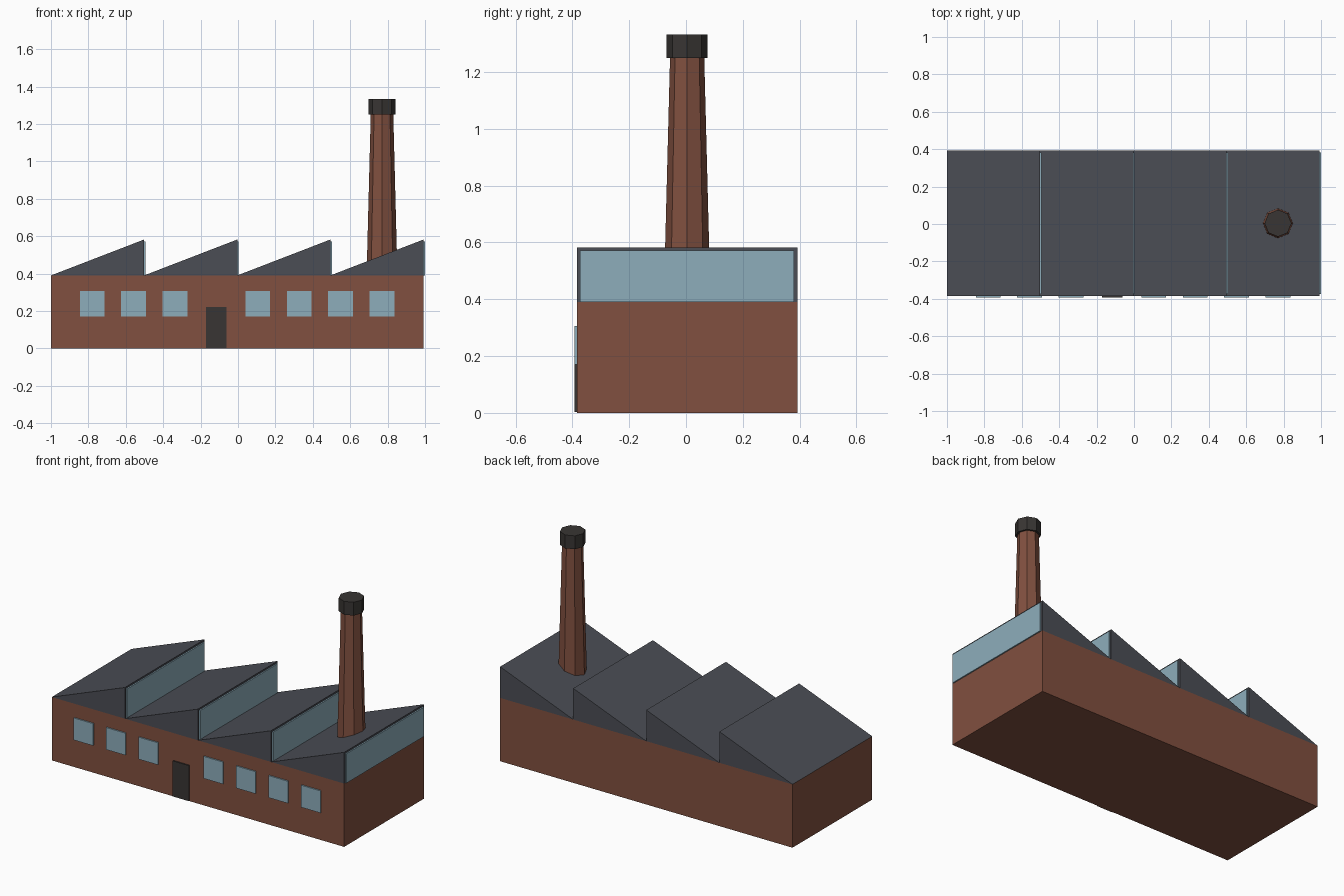
import bpy, bmesh

if "Cube" in bpy.data.objects:
    bpy.data.objects.remove(bpy.data.objects["Cube"])


def material(name, rgb):
    m = bpy.data.materials.new(name)
    m.diffuse_color = (*rgb, 1)
    m.use_nodes = True
    m.node_tree.nodes["Principled BSDF"].inputs["Base Color"].default_value = m.diffuse_color
    return m


BRICK = material("brick", (0.22, 0.08, 0.05))
ROOF = material("roof", (0.07, 0.075, 0.09))
GLASS = material("glass", (0.27, 0.42, 0.50))
DARK = material("soot", (0.04, 0.036, 0.033))

X0, X1 = -1.0, 0.992
Y0, Y1 = -0.384, 0.392
WALL, PEAK = 0.39, 0.582
TEETH = 4
PITCH = (X1 - X0) / TEETH


def box(name, lo, hi, mat):
    bpy.ops.mesh.primitive_cube_add(size=1, location=[(a + b) / 2 for a, b in zip(lo, hi)])
    ob = bpy.context.object
    ob.name = name
    ob.scale = [b - a for a, b in zip(lo, hi)]
    bpy.ops.object.transform_apply(location=False, rotation=False, scale=True)
    ob.data.materials.append(mat)
    return ob


def prism(name, profile, y0, y1, mat):
    """Extrude an x-z profile along y."""
    bm = bmesh.new()
    face = bm.faces.new([bm.verts.new((x, y0, z)) for x, z in profile])
    ext = bmesh.ops.extrude_face_region(bm, geom=[face])
    verts = [v for v in ext["geom"] if isinstance(v, bmesh.types.BMVert)]
    bmesh.ops.translate(bm, verts=verts, vec=(0, y1 - y0, 0))
    bmesh.ops.recalc_face_normals(bm, faces=bm.faces)
    me = bpy.data.meshes.new(name)
    bm.to_mesh(me)
    bm.free()
    me.materials.append(mat)
    ob = bpy.data.objects.new(name, me)
    bpy.context.collection.objects.link(ob)


def octagon(name, r0, r1, z0, z1, mat):
    """Eight-sided stack section with corners on the axes."""
    bpy.ops.mesh.primitive_cone_add(vertices=8, radius1=r0, radius2=r1, depth=z1 - z0,
                                    location=(0.77, 0.004, (z0 + z1) / 2))
    ob = bpy.context.object
    ob.name = name
    ob.data.materials.append(mat)


# Brick hall
box("hall", (X0, Y0, 0), (X1, Y1, WALL), BRICK)

# Sawtooth roof with a glazed upright on each tooth
for i in range(TEETH):
    a = X0 + i * PITCH
    b = a + PITCH
    prism(f"roof_tooth_{i + 1}", [(a, WALL), (b, WALL), (b, PEAK)], Y0, Y1, ROOF)
    box(f"roof_glazing_{i + 1}", (b - 0.008, Y0 + 0.011, WALL), (b + 0.008, Y1 - 0.011, 0.571), GLASS)

# Front openings: evenly spaced windows, door in the fourth bay
for i in range(8):
    x = -0.78 + i * 0.2214
    if i == 3:
        box("door", (x - 0.055, -0.392, 0.003), (x + 0.055, Y0 + 0.008, 0.222), DARK)
    else:
        box(f"window_{i + 1}", (x - 0.066, -0.392, 0.17), (x + 0.066, Y0 + 0.008, 0.306), GLASS)

# Tapered chimney and its cap
octagon("chimney", 0.0825, 0.06, WALL, 1.26, BRICK)
octagon("chimney_cap", 0.072, 0.072, 1.25, 1.332, DARK)
